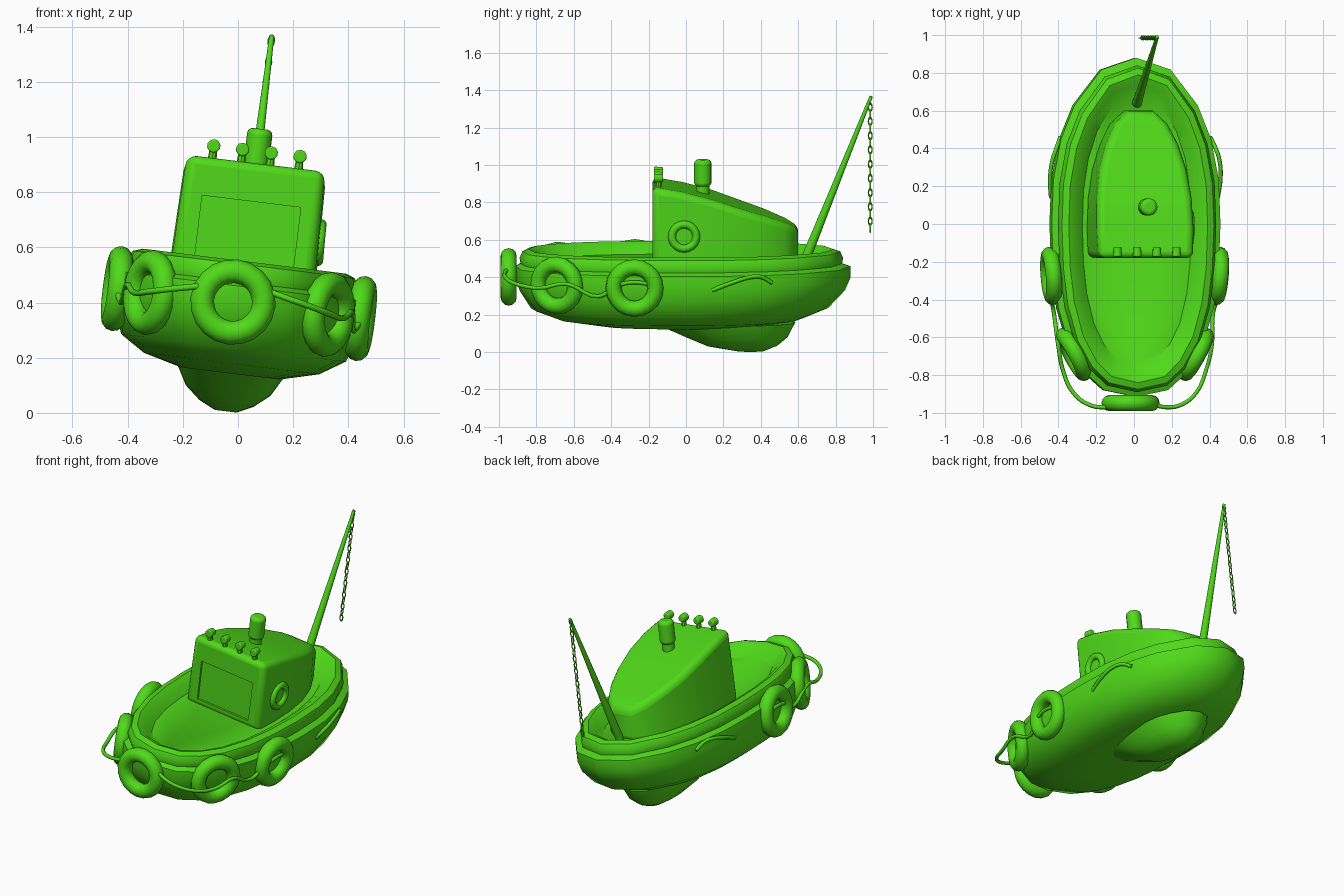
import bpy, bmesh, math
from mathutils import Matrix, Vector

if "Cube" in bpy.data.objects:
    bpy.data.objects.remove(bpy.data.objects["Cube"])

green = bpy.data.materials.new("green")
green.diffuse_color = (0.08, 0.70, 0.01, 1)
green.use_nodes = True
green.node_tree.nodes["Principled BSDF"].inputs["Base Color"].default_value = green.diffuse_color


def finish(ob, angle=40):
    ob.data.materials.append(green)
    bpy.ops.object.select_all(action='DESELECT')
    ob.select_set(True)
    bpy.context.view_layer.objects.active = ob
    if ob.type == 'MESH':
        bpy.ops.object.shade_smooth_by_angle(angle=math.radians(angle))
    return ob


def from_bmesh(name, bm, angle=40):
    bmesh.ops.recalc_face_normals(bm, faces=bm.faces)
    me = bpy.data.meshes.new(name)
    bm.to_mesh(me)
    bm.free()
    ob = bpy.data.objects.new(name, me)
    bpy.context.collection.objects.link(ob)
    return finish(ob, angle)


def loft(name, rings, angle=40):
    """Stack boat-shaped rings given as (half width, stern y, bow y, height)."""
    bm = bmesh.new()
    loops = []
    for hw, yb, yf, w in rings:
        c, h = (yb + yf) / 2, (yf - yb) / 2
        loops.append([bm.verts.new((x * hw, c + y * h, w)) for x, y in OUTLINE])
    n = len(OUTLINE)
    for a, b in zip(loops, loops[1:]):
        for i in range(n):
            j = (i + 1) % n
            bm.faces.new((a[i], a[j], b[j], b[i]))
    bm.faces.new(loops[0])
    bm.faces.new(loops[-1])
    return from_bmesh(name, bm, angle)


def cone(name, a, b, r1, r2, sides=16, bevel=0.0):
    a, b = Vector(a), Vector(b)
    bm = bmesh.new()
    rot = (b - a).to_track_quat('Z', 'Y').to_matrix().to_4x4()
    bmesh.ops.create_cone(bm, cap_ends=True, segments=sides, radius1=r1, radius2=r2,
                          depth=(b - a).length, matrix=Matrix.Translation((a + b) / 2) @ rot)
    ob = from_bmesh(name, bm)
    if bevel:
        m = ob.modifiers.new("bevel", 'BEVEL')
        m.width, m.segments = bevel, 3
        m.limit_method, m.angle_limit = 'ANGLE', math.radians(50)
    return ob


def torus(name, loc, axis, R, r, su=20, sv=10):
    bpy.ops.mesh.primitive_torus_add(major_radius=R, minor_radius=r,
                                     major_segments=su, minor_segments=sv)
    ob = bpy.context.object
    ob.name = name
    q = Vector(axis).to_track_quat('Z', 'Y').to_matrix().to_4x4()
    ob.data.transform(Matrix.Translation(loc) @ q)
    return finish(ob, 60)


def rope(name, pts, r=0.011):
    cu = bpy.data.curves.new(name, 'CURVE')
    cu.dimensions, cu.bevel_depth, cu.bevel_resolution = '3D', r, 2
    cu.resolution_u, cu.use_fill_caps = 5, True
    sp = cu.splines.new('BEZIER')
    sp.bezier_points.add(len(pts) - 1)
    for p, co in zip(sp.bezier_points, pts):
        p.co = co
        p.handle_left_type = p.handle_right_type = 'AUTO'
    ob = bpy.data.objects.new(name, cu)
    bpy.context.collection.objects.link(ob)
    return finish(ob)


# Hull plan outline, right half mirrored
HALF = [(0, 1), (.41, .93), (.73, .72), (.89, .52), (.98, .28), (1, .02), (.98, -.25),
        (.92, -.48), (.79, -.70), (.60, -.86), (.38, -.96), (0, -1)]
OUTLINE = HALF + [(-x, y) for x, y in HALF[-2:0:-1]]

# Hull with rounded gunwale and sunken deck
loft("hull", [(.18, -.45, .40, .142), (.32, -.68, .62, .178), (.41, -.83, .76, .235),
              (.445, -.89, .85, .33), (.455, -.915, .88, .40), (.45, -.915, .88, .46),
              (.415, -.885, .835, .475), (.422, -.89, .84, .505), (.405, -.875, .825, .54),
              (.37, -.84, .79, .552), (.335, -.80, .75, .535), (.29, -.74, .69, .49)])

# Keel bulge
loft("keel", [(.20, -.18, .585, .16), (.155, .0, .545, .08), (.10, .11, .49, .033),
              (.04, .27, .42, .004)], 60)

# Cabin: half plan with sloping roof height per point
CABIN = [(.262, -.18, .915), (.268, -.02, .887), (.262, .14, .845), (.24, .29, .793),
         (.20, .42, .75), (.145, .53, .708), (.07, .60, .672)]
bm = bmesh.new()
lo = [[bm.verts.new((s * x, y, .47)) for x, y, w in CABIN] for s in (1, -1)]
hi = [[bm.verts.new((s * x * .96, y, w)) for x, y, w in CABIN] for s in (1, -1)]
for i in range(len(CABIN) - 1):
    for side in (0, 1):
        bm.faces.new((lo[side][i], lo[side][i + 1], hi[side][i + 1], hi[side][i]))
    for lv in (lo, hi):
        bm.faces.new((lv[0][i], lv[0][i + 1], lv[1][i + 1], lv[1][i]))
for i in (0, -1):
    bm.faces.new((lo[0][i], lo[1][i], hi[1][i], hi[0][i]))
cabin = from_bmesh("cabin", bm, 45)
bev = cabin.modifiers.new("bevel", 'BEVEL')
bev.width, bev.segments = .035, 4
bev.limit_method, bev.angle_limit = 'ANGLE', math.radians(45)

# Door recess cut in the aft wall
bpy.ops.mesh.primitive_cube_add(size=1, location=(0, -.18, .645))
cutter = bpy.context.object
cutter.scale = (.36, .024, .25)
cut = cabin.modifiers.new("door_recess", 'BOOLEAN')
cut.operation, cut.object, cut.solver = 'DIFFERENCE', cutter, 'EXACT'
bpy.context.view_layer.objects.active = cabin
for m in ("bevel", "door_recess"):
    bpy.ops.object.modifier_apply(modifier=m)
bpy.data.objects.remove(cutter)

# Porthole on the right wall
torus("porthole", (.262, -.01, .652), (1, 0, .03), .065, .021)

# Funnel
cone("funnel_base", (0, .09, .82), (0, .09, .91), .036, .036)
cone("funnel", (0, .09, .89), (0, .09, 1.035), .046, .046, 16, .02)

# Roof lamps
for i in range(4):
    u = -.16 + i * .105
    cone(f"lamp_{i + 1}", (u, -.172, .953), (u, -.122, .953), .025, .021, 10, .006)
    cone(f"lamp_foot_{i + 1}", (u, -.147, .895), (u, -.147, .945), .017, .013, 8)

# Mast and hanging chain
cone("mast", (0, .64, .50), (0, .99, 1.375), .026, .009, 12)
LINKS = 19
for i in range(LINKS):
    axis = (1, 0, 0) if i % 2 else (0, 1, 0)
    w = 1.355 - i * .69 / (LINKS - 1)
    link = torus(f"chain_link_{i + 1}", (0, 0, 0), axis, .010, .0035, 12, 6)
    link.data.transform(Matrix.Translation((0, .985, w)) @ Matrix.Diagonal((1, 1, 1.9, 1)))

# Tyre fenders and draped ropes
torus("stern_tyre", (-.022, -.948, .40), (0, -1, 0), .112, .043, 20, 12)
for s, side in ((1, "right"), (-1, "left")):
    torus(f"{side}_side_tyre", (s * .445, -.275, .397), (s, -.08, 0), .112, .043, 20, 12)
    torus(f"{side}_quarter_tyre", (s * .325, -.69, .397), (s * .87, -.47, 0), .112, .043, 20, 12)
    rope(f"{side}_stern_rope", [(s * u, y, w) for u, y, w in (
        (.08, -.95, .46), (.16, -.97, .44), (.25, -.955, .42), (.33, -.89, .40),
        (.38, -.78, .39), (.41, -.64, .415), (.425, -.47, .35), (.45, -.37, .41),
        (.46, -.28, .43), (.45, -.16, .41))])
    rope(f"{side}_bow_rope", [(s * u, y, w) for u, y, w in (
        (.445, .14, .385), (.455, .24, .425), (.445, .34, .455), (.425, .40, .455),
        (.40, .46, .42))])

# Heel the whole boat to its right
bpy.context.view_layer.update()
heel = Matrix.Translation((-.045, 0, .002)) @ Matrix.Rotation(math.radians(7), 4, 'Y')
for ob in bpy.context.scene.objects:
    ob.matrix_world = heel @ ob.matrix_world
